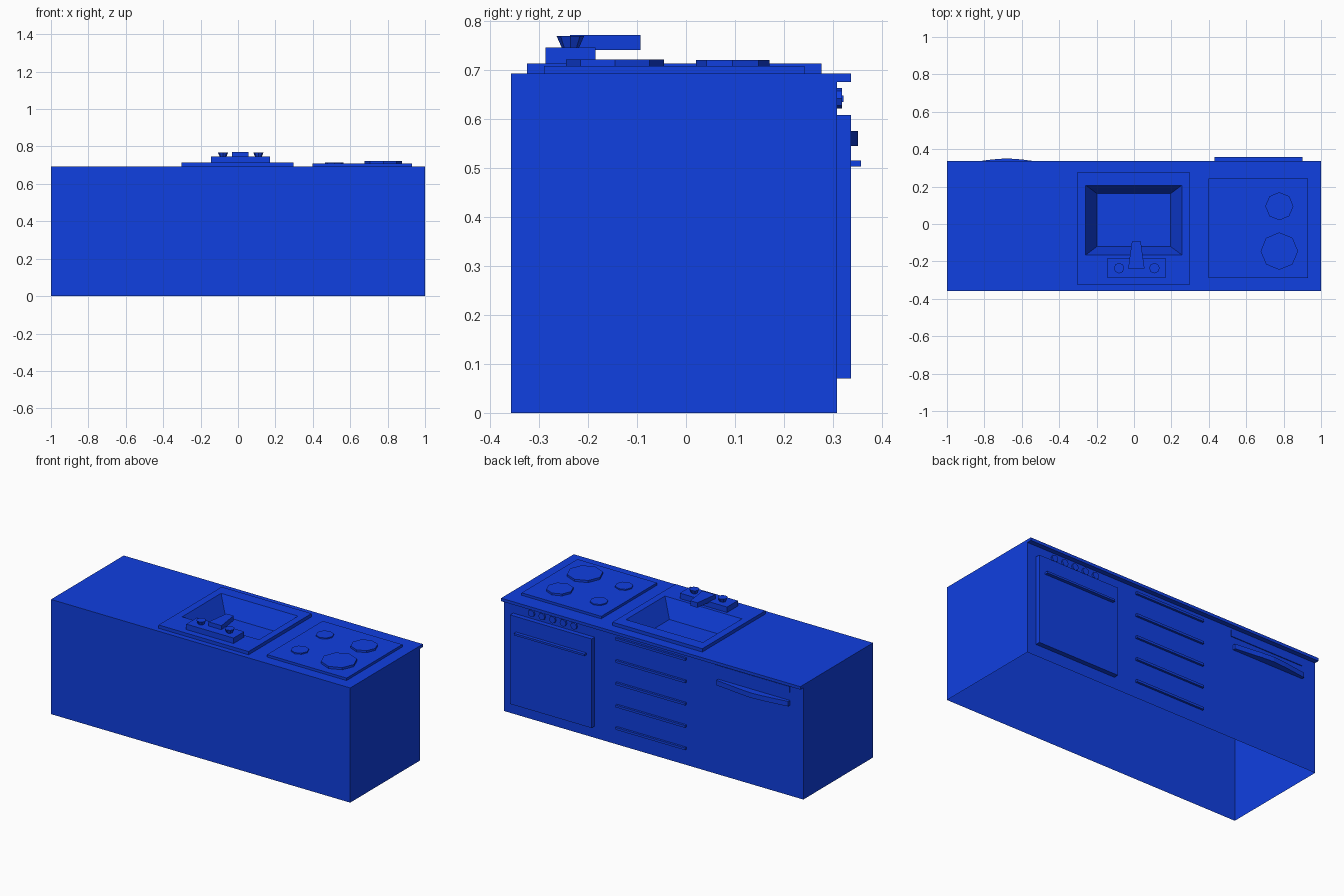
import bpy, math

if "Cube" in bpy.data.objects:
    bpy.data.objects.remove(bpy.data.objects["Cube"])

blue = bpy.data.materials.new("blue_paint")
blue.diffuse_color = (0.005, 0.05, 0.75, 1)
blue.use_nodes = True
blue.node_tree.nodes["Principled BSDF"].inputs["Base Color"].default_value = blue.diffuse_color


def loft(name, loops, start=True, end=True, ring=False):
    """Skin a stack of equal-sized counter-clockwise loops."""
    n = len(loops[0])
    verts = [p for loop in loops for p in loop]
    faces = []
    for k in range(len(loops) if ring else len(loops) - 1):
        a, b = k * n, ((k + 1) % len(loops)) * n
        faces += [(a + i, a + (i + 1) % n, b + (i + 1) % n, b + i) for i in range(n)]
    if start:
        faces.append(tuple(reversed(range(n))))
    if end:
        faces.append(tuple(range(len(verts) - n, len(verts))))
    me = bpy.data.meshes.new(name)
    me.from_pydata(verts, [], faces)
    me.materials.append(blue)
    ob = bpy.data.objects.new(name, me)
    bpy.context.collection.objects.link(ob)
    return ob


def rect(x0, x1, y0, y1, z):
    return [(x0, y0, z), (x1, y0, z), (x1, y1, z), (x0, y1, z)]


def box(name, x0, x1, y0, y1, z0, z1):
    return loft(name, [rect(x0, x1, y0, y1, z0), rect(x0, x1, y0, y1, z1)])


def octagon(x, y, r, z):
    return [(x + r * math.cos(i * math.pi / 4), y + r * math.sin(i * math.pi / 4), z)
            for i in range(8)]


def prism(name, pts, z0, z1):
    return loft(name, [[(x, y, z0) for x, y in pts], [(x, y, z1) for x, y in pts]])


# Cabinet shell, open underneath
loft("cabinet", [rect(-1, 1, -.357, .308, 0), rect(-1, 1, -.357, .308, .675)], False, False)

# Worktop with sink opening and overhang
slab, hole = (-1, 1, -.357, .337), (-.258, .256, -.165, .207)
loft("worktop", [rect(*slab, .675), rect(*slab, .693), rect(*hole, .693), rect(*hole, .675)],
     False, False, ring=True)

# Sink: raised rim and tapered basin
rim = (-.303, .298, -.325, .277)
loft("sink", [rect(*rim, .693), rect(*rim, .713), rect(*hole, .713),
              rect(-.197, .195, -.12, .162, .605)], False, True)

# Tap: base, flared knobs, tapered spout
box("tap_base", -.145, .171, -.287, -.185, .713, .746)
for i, x in enumerate((-.08, .109)):
    loft(f"tap_knob_{i}", [octagon(x, -.236, .018, .746), octagon(x, -.236, .028, .769)])
prism("tap_spout", [(-.031, -.237), (.056, -.237), (.036, -.093), (-.011, -.093)], .741, .771)

# Hob plate and burners
box("hob_plate", .397, .929, -.29, .242, .693, .708)
for i, (x, y, r, z) in enumerate([(.777, -.145, .1, .721), (.777, .095, .075, .72),
                                  (.515, .095, .05, .715), (.515, -.145, .05, .715)]):
    loft(f"burner_{i}", [octagon(x, y, r, .708), octagon(x, y, r, z)])

# Oven: door, handle, control knobs
box("oven_door", .395, .94, .308, .337, .07, .608)
box("oven_handle", .43, .9, .337, .357, .503, .515)
for i in range(5):
    x = .53 + i * .071
    loops = [[(x - px, y, .642 + pz) for px, pz, _ in octagon(0, 0, .021, 0)]
             for y in (.308, .318)]
    loft(f"oven_knob_{i}", loops)

# Drawer handles
for i in range(5):
    z = .641 - i * .135
    box(f"drawer_handle_{i}", -.218, .247, .308, .321, z - .007, z + .007)

# Dishwasher control strip and bowed handle
box("control_strip", -.91, -.415, .308, .313, .622, .66)
prism("bowed_handle", [(-.91, .308), (-.43, .308), (-.43, .325), (-.54, .337), (-.6, .345),
                       (-.68, .351), (-.76, .345), (-.82, .337), (-.91, .325)], .545, .575)
